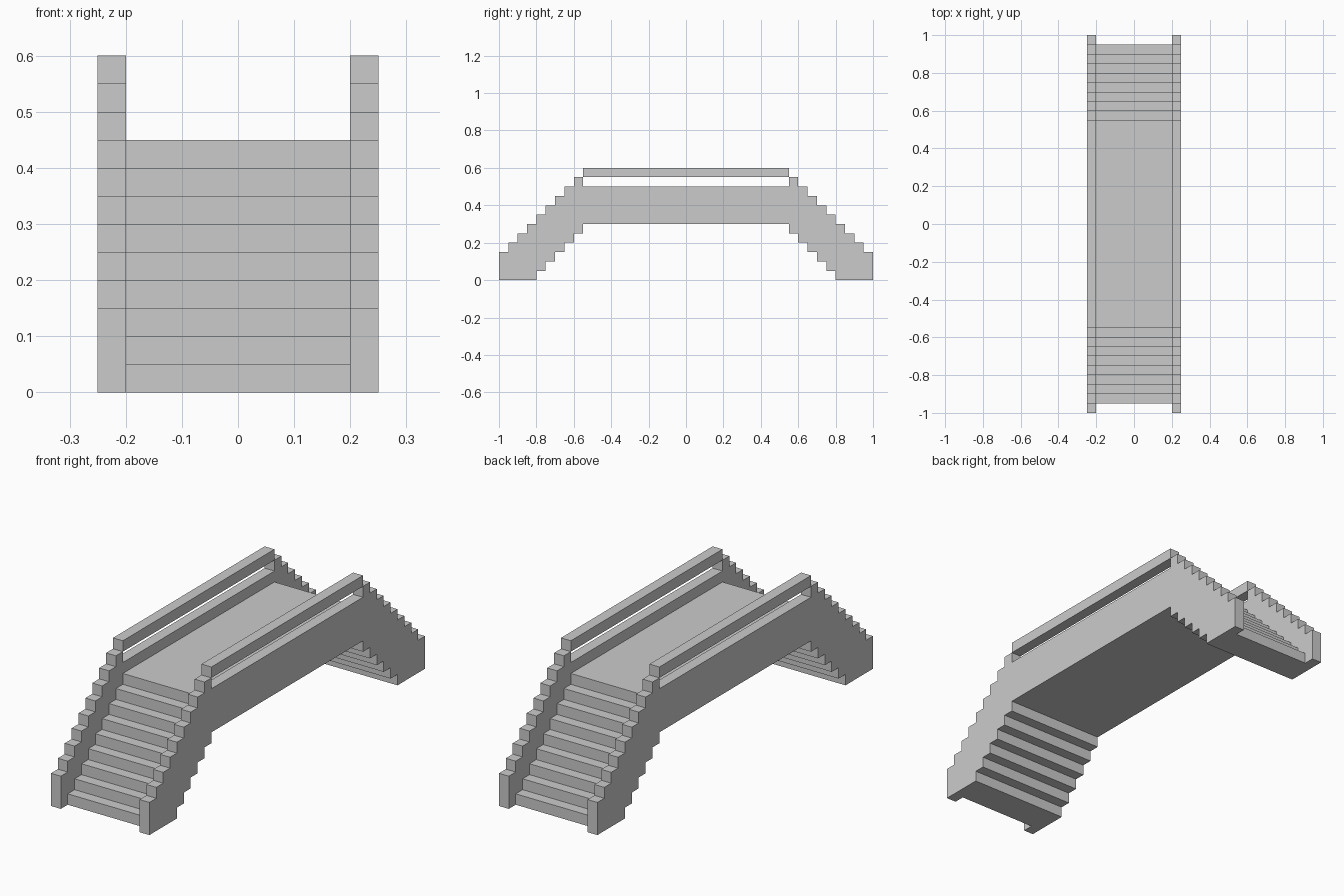
import bpy
import bmesh

cube = bpy.data.objects.get("Cube")
if cube:
    bpy.data.objects.remove(cube, do_unlink=True)

STEP = 0.05          # rise and run of every stair
DECK_END = 0.55      # half length of the flat deck

stone = bpy.data.materials.new("light_grey_stone")
stone.diffuse_color = (0.6, 0.6, 0.6, 1)
stone.use_nodes = True
stone.node_tree.nodes["Principled BSDF"].inputs["Base Color"].default_value = (0.6, 0.6, 0.6, 1)


def stairs(y, z, count):
    """Profile points climbing inward from (y, z): rise, then run."""
    points = []
    for i in range(count):
        points += [(y + i * STEP, z + i * STEP), (y + (i + 1) * STEP, z + i * STEP)]
    return points


def mirrored(half):
    """Close a half profile by reflecting it across y = 0."""
    return half + [(-y, z) for y, z in reversed(half)]


def extrude_profile(name, profile, x0, x1):
    """Flat-faced solid with a (y, z) profile, extruded along x."""
    bm = bmesh.new()
    face = bm.faces.new([bm.verts.new((x0, y, z)) for y, z in profile])
    moved = bmesh.ops.extrude_face_region(bm, geom=[face])["geom"]
    verts = [v for v in moved if isinstance(v, bmesh.types.BMVert)]
    bmesh.ops.translate(bm, verts=verts, vec=(x1 - x0, 0, 0))
    bmesh.ops.recalc_face_normals(bm, faces=bm.faces)
    mesh = bpy.data.meshes.new(name)
    bm.to_mesh(mesh)
    bm.free()
    mesh.materials.append(stone)
    obj = bpy.data.objects.new(name, mesh)
    bpy.context.collection.objects.link(obj)
    return obj


# Stepped underside shared by walkway and walls, from the centre out to the foot
underside = [(-DECK_END, 0.3)] + stairs(-0.8, STEP, 5)[::-1] + [(-0.8, 0)]

# Walkway: treads on both ends and the flat deck
walkway_half = underside + [(-0.95, 0)] + stairs(-0.95, STEP, 8) + [(-DECK_END, 0.45)]
extrude_profile("walkway", mirrored(walkway_half), -0.2, 0.2)

# Side walls with stepped parapets, and the handrails above them
wall_half = underside + [(-1, 0)] + stairs(-1, 0.15, 9) + [(-DECK_END, 0.5)]
rail_half = [(-DECK_END, 0.55), (-DECK_END, 0.6)]
for side, x0 in (("right", -0.25), ("left", 0.2)):
    extrude_profile(side + "_wall", mirrored(wall_half), x0, x0 + 0.05)
    extrude_profile(side + "_handrail", mirrored(rail_half), x0, x0 + 0.05)
